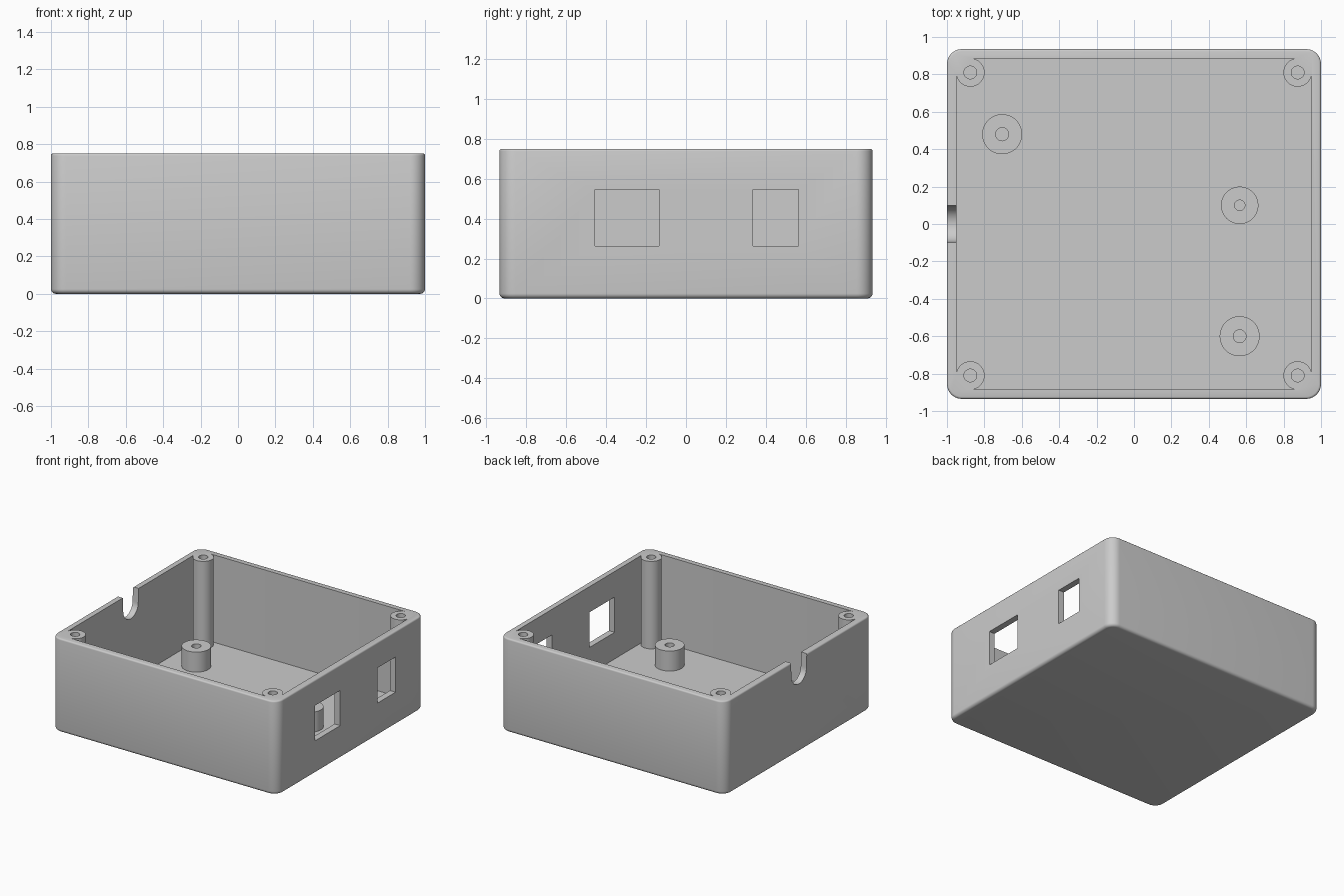
import bpy, bmesh, math
from mathutils import Matrix

default = bpy.data.objects.get("Cube")
if default:
    bpy.data.objects.remove(default, do_unlink=True)

W, D, H = 1.0, 0.935, 0.75      # half width, half depth, height
WALL, FLOOR = 0.05, 0.05

grey = bpy.data.materials.new("matte_grey")
grey.use_nodes = True
colour = (0.6, 0.6, 0.6, 1)
grey.diffuse_color = colour
grey.node_tree.nodes["Principled BSDF"].inputs["Base Color"].default_value = colour


def finish(bm, name):
    bmesh.ops.recalc_face_normals(bm, faces=bm.faces)
    mesh = bpy.data.meshes.new(name)
    bm.to_mesh(mesh)
    bm.free()
    mesh.materials.append(grey)
    ob = bpy.data.objects.new(name, mesh)
    bpy.context.collection.objects.link(ob)
    return ob


def box(name, x, y, z, corner=0, bottom=0, top=0):
    """Box between (low, high) ranges with optional rounded edges."""
    bm = bmesh.new()
    bmesh.ops.create_cube(bm, size=1)
    for v in bm.verts:
        for axis, (low, high) in enumerate((x, y, z)):
            v.co[axis] = high if v.co[axis] > 0 else low

    def round_edges(rule, radius, segments):
        if radius:
            edges = [e for e in bm.edges if rule(*e.verts)]
            bmesh.ops.bevel(bm, geom=edges, offset=radius, segments=segments,
                            profile=0.5, affect='EDGES')

    round_edges(lambda a, b: abs(a.co.z - b.co.z) > 1e-4, corner, 10)
    round_edges(lambda a, b: max(a.co.z, b.co.z) < z[0] + 1e-4, bottom, 5)
    round_edges(lambda a, b: min(a.co.z, b.co.z) > z[1] - 1e-4, top, 3)
    return finish(bm, name)


def cylinder(name, x, y, radius, low, high):
    bm = bmesh.new()
    bmesh.ops.create_cone(bm, cap_ends=True, segments=48, radius1=radius,
                          radius2=radius, depth=high - low,
                          matrix=Matrix.Translation((x, y, (low + high) / 2)))
    return finish(bm, name)


def cut(target, cutter):
    """Subtract the cutter from the target and discard the cutter."""
    mod = target.modifiers.new("cut", 'BOOLEAN')
    mod.operation, mod.solver, mod.object = 'DIFFERENCE', 'EXACT', cutter
    graph = bpy.context.evaluated_depsgraph_get()
    mesh = bpy.data.meshes.new_from_object(target.evaluated_get(graph))
    target.modifiers.clear()
    target.data = mesh
    bpy.data.objects.remove(cutter, do_unlink=True)


# Rounded outer block
case = box("case", (-W, W), (-D, D), (0, H), corner=0.08, bottom=0.025, top=0.012)

# Cavity, with the four corner screw posts left standing
posts = [(sx * (W - 0.125), sy * (D - 0.125)) for sx in (-1, 1) for sy in (-1, 1)]
cavity = box("cavity", (WALL - W, W - WALL), (WALL - D, D - WALL),
             (FLOOR, H + 0.2), corner=0.09)
for px, py in posts:
    cut(cavity, cylinder("post_shape", px, py, 0.076, -0.1, H + 0.4))
cut(case, cavity)
for px, py in posts:
    cut(case, cylinder("screw_hole", px, py, 0.034, 0.1, H + 0.1))

# Two rectangular openings in the right wall
for low, high in ((-0.455, -0.135), (0.335, 0.565)):
    cut(case, box("opening", (W - 0.09, W + 0.1), (low, high), (0.263, 0.545)))

# Round-bottomed cable notch in the opposite wall
R, CENTRE = 0.095, 0.64
profile = [(-0.1, H + 0.1), (-0.1, H)]
profile += [(-R * math.cos(a), CENTRE - R * math.sin(a))
            for a in (math.pi * i / 20 for i in range(21))]
profile += [(0.1, H), (0.1, H + 0.1)]
bm = bmesh.new()
face = bm.faces.new([bm.verts.new((-W - 0.1, y, z)) for y, z in profile])
side = bmesh.ops.extrude_face_region(bm, geom=[face])["geom"]
bmesh.ops.translate(bm, vec=(0.2, 0, 0),
                    verts=[g for g in side if isinstance(g, bmesh.types.BMVert)])
cut(case, finish(bm, "notch"))

# Board standoffs on the floor
objects = [case]
for i, (x, y, radius, bore) in enumerate(((-0.705, 0.48, 0.107, 0.035),
                                          (0.565, 0.1, 0.1, 0.028),
                                          (0.565, -0.6, 0.107, 0.034))):
    standoff = cylinder(f"standoff_{i + 1}", x, y, radius, FLOOR - 0.01, 0.21)
    cut(standoff, cylinder("bore", x, y, bore, FLOOR + 0.01, 0.3))
    objects.append(standoff)

# Smooth rounds, sharp edges
bpy.ops.object.select_all(action='DESELECT')
for ob in objects:
    ob.select_set(True)
bpy.context.view_layer.objects.active = case
bpy.ops.object.shade_smooth_by_angle(angle=math.radians(35))
